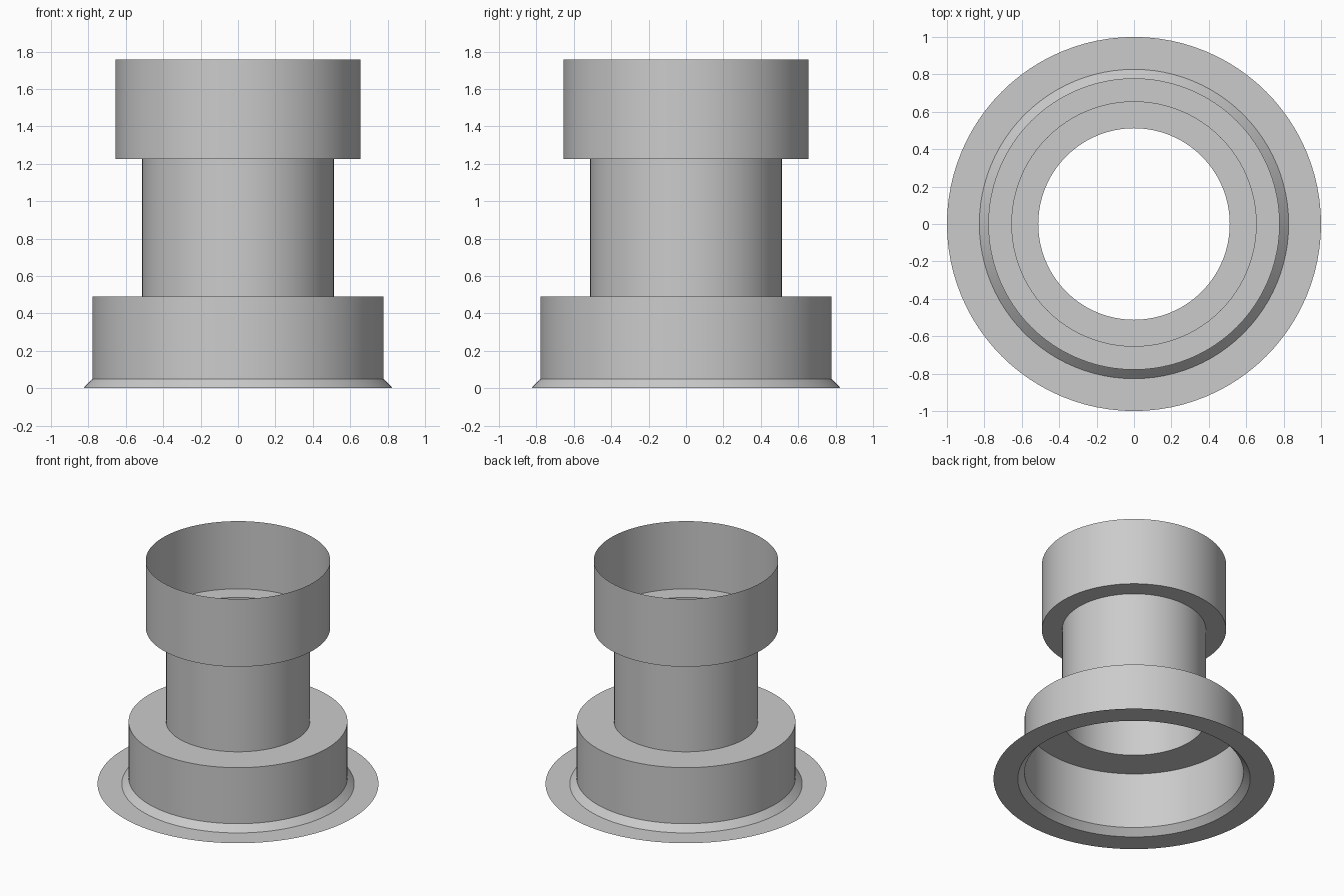
import bpy, bmesh, math

cube = bpy.data.objects.get("Cube")
if cube:
    bpy.data.objects.remove(cube, do_unlink=True)

SEGMENTS = 96

# One neutral grey for the whole shell
grey = bpy.data.materials.new("neutral grey")
grey.use_nodes = True
colour = (0.6, 0.6, 0.6, 1)
grey.diffuse_color = colour
grey.node_tree.nodes["Principled BSDF"].inputs["Base Color"].default_value = colour


def lathe(name, profile):
    """Revolve an open (radius, height) profile around z as a thin shell."""
    bm = bmesh.new()
    rings = []
    for radius, height in profile:
        angles = [2 * math.pi * i / SEGMENTS for i in range(SEGMENTS)]
        rings.append([bm.verts.new((radius * math.cos(a), radius * math.sin(a), height))
                      for a in angles])
    for low, high in zip(rings, rings[1:]):
        for i in range(SEGMENTS):
            j = (i + 1) % SEGMENTS
            bm.faces.new((low[i], low[j], high[j], high[i]))
    mesh = bpy.data.meshes.new(name)
    bm.to_mesh(mesh)
    bm.free()
    mesh.materials.append(grey)
    obj = bpy.data.objects.new(name, mesh)
    bpy.context.collection.objects.link(obj)
    bpy.ops.object.select_all(action="DESELECT")
    obj.select_set(True)
    bpy.context.view_layer.objects.active = obj
    bpy.ops.object.shade_smooth_by_angle(angle=math.radians(30))
    return obj


# Flat flange, chamfer, wide base, narrow neck and open collar
lathe("flanged_sleeve", [
    (1.0, 0.0), (0.827, 0.0),
    (0.779, 0.05), (0.779, 0.49),
    (0.512, 0.49), (0.512, 1.225),
    (0.656, 1.225), (0.656, 1.757),
])
